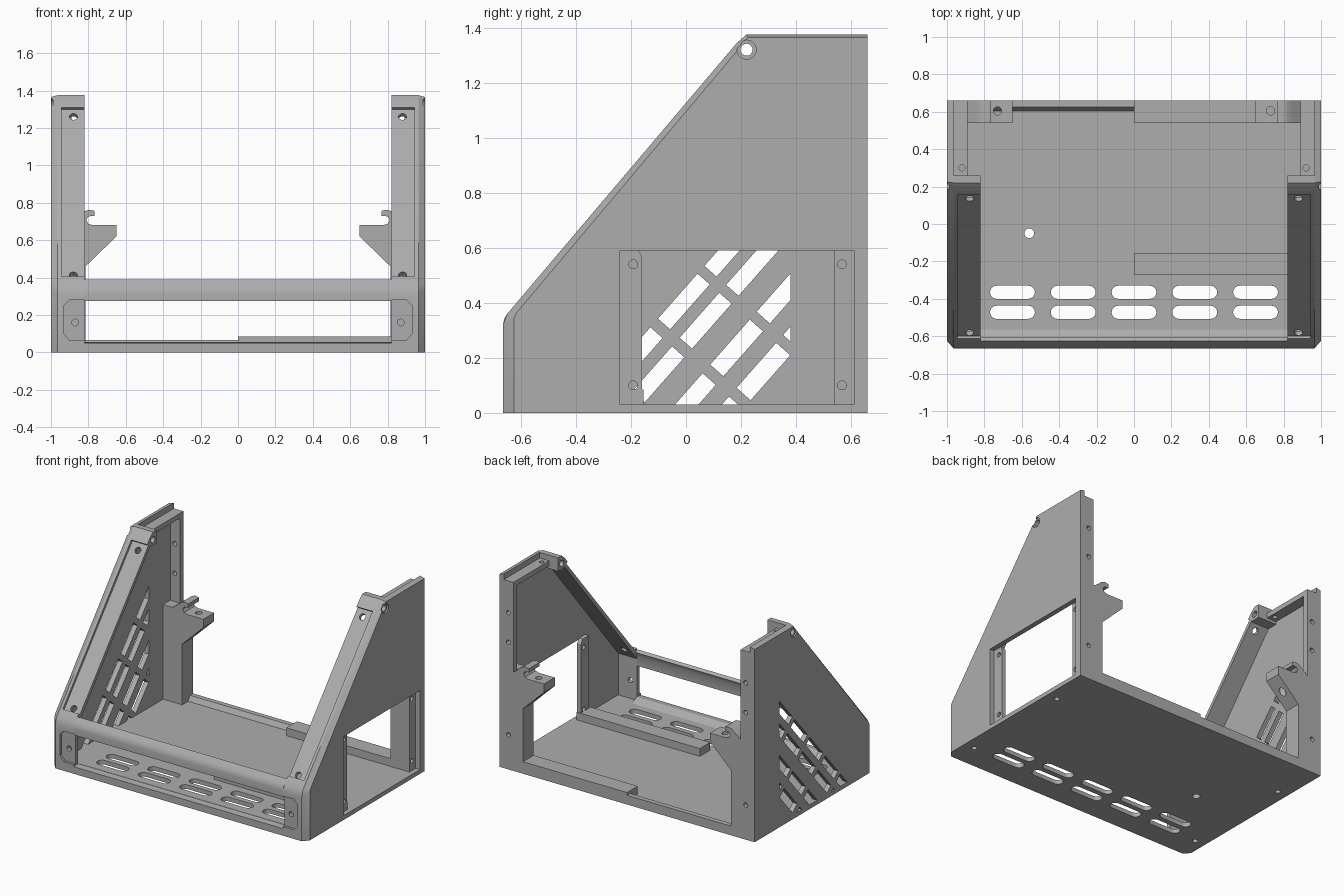
import bpy, bmesh, math
from mathutils import Vector

if "Cube" in bpy.data.objects:
    bpy.data.objects.remove(bpy.data.objects["Cube"])

grey = bpy.data.materials.new("plain grey")
grey.diffuse_color = (0.42, 0.42, 0.42, 1)
grey.use_nodes = True
grey.node_tree.nodes["Principled BSDF"].inputs["Base Color"].default_value = grey.diffuse_color


def prism(name, pts, axis, a, b, pts2=None, clips=()):
    """Extrude a flat outline along an axis; pts2 gives a different far outline."""
    def place(p, h):
        return {'x': (h, p[0], p[1]), 'y': (p[0], h, p[1]), 'z': (p[0], p[1], h)}[axis]
    bm = bmesh.new()
    if clips:
        bm.faces.new([bm.verts.new(place(p, a)) for p in pts])
        for co, no in clips:
            bmesh.ops.bisect_plane(bm, geom=bm.verts[:] + bm.edges[:] + bm.faces[:],
                                   plane_co=co, plane_no=no, clear_outer=True)
        if not bm.faces:
            bm.free()
            return None
        r = bmesh.ops.extrude_face_region(bm, geom=bm.faces[:])
        top = [v for v in r['geom'] if isinstance(v, bmesh.types.BMVert)]
        bmesh.ops.translate(bm, verts=top, vec=place((0, 0), b - a))
    else:
        lo = [bm.verts.new(place(p, a)) for p in pts]
        hi = [bm.verts.new(place(p, b)) for p in (pts2 or pts)]
        bm.faces.new(lo)
        bm.faces.new(hi)
        for i in range(len(pts)):
            j = (i + 1) % len(pts)
            bm.faces.new((lo[i], lo[j], hi[j], hi[i]))
    bmesh.ops.recalc_face_normals(bm, faces=bm.faces[:])
    return finish(name, bm)


def finish(name, bm):
    me = bpy.data.meshes.new(name)
    bm.to_mesh(me)
    bm.free()
    me.materials.append(grey)
    ob = bpy.data.objects.new(name, me)
    bpy.context.collection.objects.link(ob)
    return ob


def box(name, x0, x1, y0, y1, z0, z1):
    return prism(name, [(x0, y0), (x1, y0), (x1, y1), (x0, y1)], 'z', z0, z1)


def cyl(p, direction, r, depth):
    bm = bmesh.new()
    bmesh.ops.create_cone(bm, cap_ends=True, segments=20, radius1=r, radius2=r, depth=depth)
    ob = finish("hole_cutter", bm)
    me_rot = Vector((0, 0, 1)).rotation_difference(Vector(direction)).to_matrix().to_4x4()
    me_rot.translation = Vector(p)
    ob.data.transform(me_rot)
    return ob


def cut(ob, cutters):
    for c in cutters:
        if c is None:
            continue
        m = ob.modifiers.new("cut", 'BOOLEAN')
        m.operation, m.solver, m.object = 'DIFFERENCE', 'EXACT', c
        dg = bpy.context.evaluated_depsgraph_get()
        me = bpy.data.meshes.new_from_object(ob.evaluated_get(dg))
        ob.modifiers.clear()
        ob.data = me
        bpy.data.objects.remove(c)


# Floor with vent slots and screw holes
floor = box("floor", -.965, .965, -.62, .66, 0, .03)
cutters = [cyl((-.56, -.05, 0), (0, 0, 1), .026, .2)]
for x in (-.92, .92):
    for y in (-.49, .33):
        cutters.append(cyl((x, y, 0), (0, 0, 1), .018, .04))
for i in range(5):
    for y in (-.365, -.472):
        cx = -.65 + .325 * i
        pts = []
        for k in range(18):
            a = -math.pi / 2 + math.pi * (k % 9) / 8 + (math.pi if k > 8 else 0)
            pts.append((cx + (.085 if k < 9 else -.085) + .035 * math.cos(a),
                        y + .035 * math.sin(a)))
        cutters.append(prism("vent_cutter", pts, 'z', -.1, .1))
cut(floor, cutters)

# Raised strips on the floor
prism("front_sill", [(-.665, 0), (-.665, .05), (-.62, .055), (-.565, .03), (-.62, .03), (-.62, 0)],
      'x', -.82, .82)
prism("rear_lip", [(.605, .03), (.625, .065), (.66, .065), (.66, .03)], 'x', -.815, 0)
box("rear_block", 0, .815, .54, .66, .03, .085)
box("cross_rail", 0, .965, -.27, -.155, .03, .085)

# Front cross bar
prism("front_bar", [(-.665, .275), (-.665, .32), (-.661, .342), (-.65, .36), (-.625, .389),
                    (-.605, .375), (-.62, .345), (-.62, .275)], 'x', -.82, .82)

# Side outlines: full outline and the chamfered outer outline
full = [(-.665, 0), (-.665, .32), (-.65, .36), (.185, 1.345), (.22, 1.375), (.66, 1.375), (.66, 0)]
outer = [(-.625, 0), (-.625, .345), (-.615, .365), (.202, 1.335), (.225, 1.365), (.66, 1.365), (.66, 0)]
d, n = Vector((.647, .763)), Vector((.763, -.647))

for s, side in ((-1, "left"), (1, "right")):
    def X(pts):
        return [(s * p[0], p[1]) for p in pts]

    # Side wall
    wall = prism(side + "_wall", full, 'x', s * .965, s, outer)
    cutters = [cyl((s * .98, .22, 1.32), (1, 0, 0), .022, .2),
               cyl((s, .22, 1.32), (1, 0, 0), .035, .02)]
    if s > 0:
        # Rectangular side window
        cutters.append(prism("window_cutter", [(-.24, .03), (.61, .03), (.61, .59), (-.24, .59)],
                             'x', .9, 1.1))
    else:
        # Diagonal grille
        u, v = Vector((.66, .75)), Vector((.75, -.66))
        clips = [((0, .38, 0), (0, 1, 0)), ((0, 0, .03), (0, 0, -1))]
        for v0, v1 in ((-.303, -.244), (-.198, -.138), (-.05, .014), (.078, .146)):
            for u0, u1 in ((-.35, -.11), (-.07, .148), (.19, .408), (.446, .664), (.704, .95)):
                pts = [u * a + v * b for a, b in ((u0, v0), (u1, v0), (u1, v1), (u0, v1))]
                cutters.append(prism("grille_cutter", pts, 'x', -1.1, -.9, clips=clips))
    cut(wall, cutters)

    # Front upright and slanted flange, with a shallow pocket and screw holes
    flange = prism(side + "_flange",
                   [(-.665, 0), (-.665, .32), (-.65, .36), (.185, 1.345), (.22, 1.375), (.26, 1.375),
                    (.26, 1.28), (.185, 1.28), (-.62, .325), (-.62, 0)], 'x', s * .82, s * .965)
    p0, p1 = Vector((-.612, .405)), Vector((.155, 1.31))
    cutters = [prism("pocket_cutter", [p0 - n * .05, p1 - n * .05, p1 + n * .018, p0 + n * .018],
                     'x', s * .8, s * .945),
               prism("front_pocket_cutter",
                     X([(.8, .065), (.9, .065), (.93, .1), (.93, .25), (.9, .28), (.8, .28)]),
                     'y', -.7, -.648),
               cyl((s * .87, -.64, .16), (0, 1, 0), .018, .2),
               cyl((s * .88, .22, 1.32), (1, 0, 0), .022, .4)]
    for p in (Vector((-.595, .425)), Vector((.122, 1.272))):
        cutters.append(cyl((s * .88, p.x, p.y), (0, n.x, n.y), .022, .2))
    cut(flange, cutters)

    # Top ledge and rear flange
    ledge = box(side + "_top_ledge", *sorted((s * .89, s * .965)), .26, .66, 1.30, 1.335)
    cut(ledge, [cyl((s * .92, .3, 1.32), (0, 0, 1), .016, .2)])
    rear = box(side + "_rear_flange", *sorted((s * .89, s * .965)), .62, .66, .70, 1.30)
    cut(rear, [cyl((s * .93, .64, z), (0, 1, 0), .016, .2) for z in (.9, 1.11)])

    # Rear column with bracket arm and hook
    bracket = prism(side + "_bracket",
                    X([(.965, .03), (.815, .03), (.815, .46), (.65, .62), (.65, .68), (.775, .68),
                       (.80, .688), (.812, .708), (.80, .727), (.768, .73), (.768, .757), (.795, .762),
                       (.82, .755), (.85, .73), (.89, .70), (.965, .70)]), 'y', .54, .66)
    cutters = [cyl((s * .73, .605, .65), (0, 0, 1), .022, .3),
               cyl((s * .93, .66, .245), (0, 1, 0), .016, .06)]
    if s > 0:
        cutters += [cyl((.965, .567, z), (1, 0, 0), .016, .06) for z in (.1, .54)]
    cut(bracket, cutters)

# Mounting tab in the right window
tab = prism("window_tab", [(-.25, .03), (-.18, .03), (-.16, .055), (-.16, .57), (-.18, .6), (-.25, .6)],
            'x', .935, .965)
cut(tab, [cyl((.95, -.192, z), (1, 0, 0), .016, .2) for z in (.1, .54)])

# Keep hole walls smooth and edges sharp
for ob in bpy.context.collection.objects:
    ob.select_set(True)
    bpy.context.view_layer.objects.active = ob
bpy.ops.object.shade_smooth_by_angle(angle=math.radians(30))
